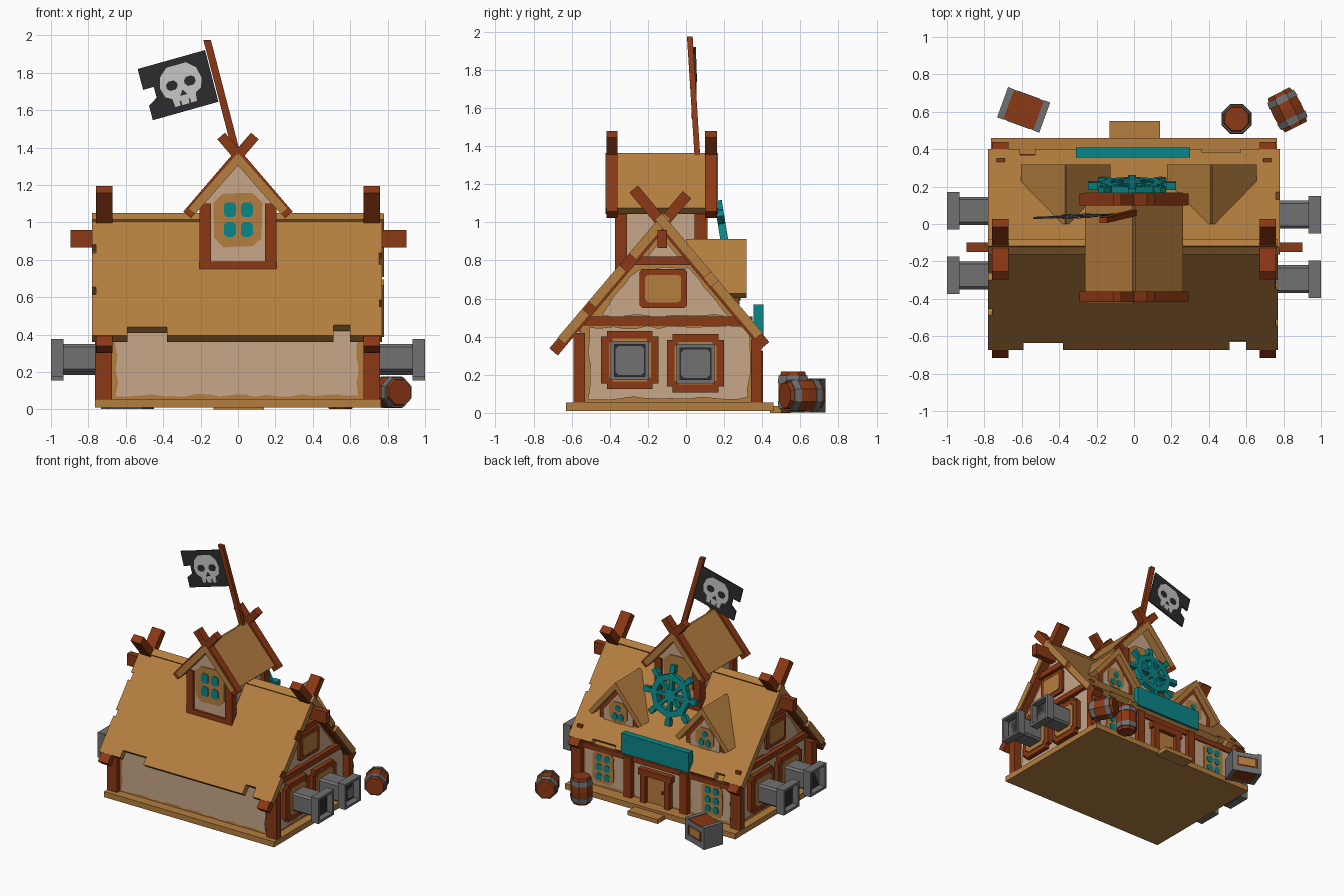
import bpy, bmesh, math, random
from mathutils import Vector as V, Matrix

random.seed(4)
X, Y, Z = V((1, 0, 0)), V((0, 1, 0)), V((0, 0, 1))


def mat(name, r, g, b):
    m = bpy.data.materials.new(name)
    m.diffuse_color = (r, g, b, 1)
    return m


TAN = mat("tan_timber", 0.46, 0.21, 0.05)
WOOD = mat("red_brown_wood", 0.26, 0.04, 0.007)
PLASTER = mat("plaster", 0.57, 0.385, 0.25)
TEAL = mat("teal", 0.003, 0.24, 0.245)
GREY = mat("iron_grey", 0.165, 0.165, 0.17)
DARK = mat("dark_cloth", 0.026, 0.026, 0.028)
BONE = mat("bone", 0.58, 0.58, 0.58)


def finish(name, bm, *mats):
    bmesh.ops.recalc_face_normals(bm, faces=bm.faces[:])
    me = bpy.data.meshes.new(name)
    bm.to_mesh(me)
    bm.free()
    for m in mats:
        me.materials.append(m)
    ob = bpy.data.objects.new(name, me)
    bpy.context.collection.objects.link(ob)
    return ob


def slab(name, polys, o, u, v, d, m):
    """Extrude one or more 2D outlines, laid out on u and v, along d."""
    bm = bmesh.new()
    for poly in polys:
        a = [bm.verts.new(V(o) + u * p + v * q) for p, q in poly]
        b = [bm.verts.new(w.co + d) for w in a]
        bm.faces.new(a)
        bm.faces.new(b[::-1])
        for i in range(len(a)):
            j = (i + 1) % len(a)
            bm.faces.new((a[i], b[i], b[j], a[j]))
    return finish(name, bm, m)


def rect(a0, a1, b0, b1):
    return [(a0, b0), (a1, b0), (a1, b1), (a0, b1)]


def notched(a0, a1, b0, b1, c):
    return [(a0 + c, b0), (a1 - c, b0), (a1 - c, b0 + c), (a1, b0 + c), (a1, b1 - c), (a1 - c, b1 - c),
            (a1 - c, b1), (a0 + c, b1), (a0 + c, b1 - c), (a0, b1 - c), (a0, b0 + c), (a0 + c, b0 + c)]


def cham(a0, a1, b0, b1, c):
    return [(a0 + c, b0), (a1 - c, b0), (a1, b0 + c), (a1, b1 - c),
            (a1 - c, b1), (a0 + c, b1), (a0, b1 - c), (a0, b0 + c)]


def ragged(poly, step=0.06, amp=0.009):
    out = []
    for (a, b), (c, e) in zip(poly, poly[1:] + poly[:1]):
        n = max(1, int(math.hypot(c - a, e - b) / step))
        for i in range(n):
            t = i / n
            out.append((a + (c - a) * t + random.uniform(-amp, amp), b + (e - b) * t + random.uniform(-amp, amp)))
    return out


def box(name, x0, x1, y0, y1, z0, z1, m):
    return slab(name, [rect(x0, x1, y0, y1)], (0, 0, z0), X, Y, Z * (z1 - z0), m)


def on_x(name, polys, x0, x1, m):      # outlines in y,z
    return slab(name, polys, (x0, 0, 0), Y, Z, X * (x1 - x0), m)


def on_y(name, polys, y0, y1, m):      # outlines in x,z
    return slab(name, polys, (0, y0, 0), X, Z, Y * (y1 - y0), m)


def bar(p, q, w):
    (a, b), (c, e) = p, q
    k = w / 2 / math.hypot(c - a, e - b)
    n, t = (-(e - b) * k, (c - a) * k), None
    return [(a + n[0], b + n[1]), (a - n[0], b - n[1]), (c - n[0], e - n[1]), (c + n[0], e + n[1])]


def panes(cx, cz, cols, rows, w, h, gap):
    return [cham(cx + (i - (cols - 1) / 2) * (w + gap) - w / 2, cx + (i - (cols - 1) / 2) * (w + gap) + w / 2,
                 cz + (j - (rows - 1) / 2) * (h + gap) - h / 2, cz + (j - (rows - 1) / 2) * (h + gap) + h / 2, 0.014)
            for i in range(cols) for j in range(rows)]


# Base and house body
box("base", -0.765, 0.765, -0.63, 0.46, 0.01, 0.055, TAN)
box("door_step", -0.13, 0.14, 0.44, 0.55, 0, 0.035, TAN)
on_x("house_body", [[(-0.555, 0.05), (0.355, 0.05), (0.355, 0.39), (-0.123, 0.965), (-0.555, 0.455)]], -0.7, 0.7, TAN)
for x in (-0.72, 0.715):
    box("front_corner_post", x - 0.045, x + 0.045, -0.59, -0.53, 0.055, 0.42, WOOD)
    box("back_corner_post", x - 0.045, x + 0.045, 0.34, 0.395, 0.055, 0.385, WOOD)
on_y("front_plaster", [ragged(rect(-0.65, 0.64, 0.075, 0.43))], -0.563, -0.555, PLASTER)

# Main roof: two plates with chipped edges
fv = V((0, 1, 1.18)).normalized()
fn = V((0, -fv.z, fv.y))
front = [(-0.78, 0), (-0.59, 0), (-0.59, 0.06), (-0.38, 0.06), (-0.38, 0), (0.51, 0), (0.51, 0.075), (0.6, 0.075),
         (0.6, 0), (0.77, 0), (0.77, 0.2), (0.755, 0.2), (0.755, 0.25), (0.77, 0.25), (0.77, 0.5), (0.75, 0.5),
         (0.75, 0.58), (0.77, 0.58), (0.77, 0.86), (-0.78, 0.86), (-0.78, 0.64), (-0.76, 0.64), (-0.76, 0.58),
         (-0.78, 0.58), (-0.78, 0.34), (-0.76, 0.34), (-0.76, 0.29), (-0.78, 0.29)]
slab("front_roof", [front], V((0, -0.655, 0.378)) - fn * 0.025, X, fv, fn * 0.05, TAN)
bv = V((0, -1, 1.19)).normalized()
bn = V((0, bv.z, -bv.y))
back = [(-0.78, 0), (-0.61, 0), (-0.61, 0.05), (-0.53, 0.05), (-0.53, 0), (0.36, 0), (0.36, 0.03), (0.57, 0.03),
        (0.57, 0), (0.78, 0), (0.78, 0.36), (0.76, 0.36), (0.76, 0.42), (0.78, 0.42), (0.78, 0.82), (-0.78, 0.82)]
slab("back_roof", [back], V((0, 0.383, 0.404)) - bn * 0.025, X, bv, bn * 0.05, TAN)
box("ridge_beam", -0.895, 0.9, -0.15, -0.1, 0.865, 0.96, WOOD)

# Gable ends: crossed rafters, beams, plaster, window and gun ports
for s, cannons in ((1, (-0.295, 0.05)), (-1, (-0.275, 0.07))):
    on_x("crossed_rafters", [bar((-0.695, 0.32), (0.005, 1.145), 0.058), bar((0.415, 0.353), (-0.275, 1.175), 0.058)],
         s * 0.67, s * 0.76, WOOD)
    on_x("gable_plaster", [ragged(rect(-0.51, 0.33, 0.075, 0.45)),
                           ragged([(-0.45, 0.51), (0.22, 0.51), (0.02, 0.76), (-0.25, 0.76)]),
                           [(-0.2, 0.82), (-0.04, 0.82), (-0.123, 0.92)]], s * 0.7, s * 0.708, PLASTER)
    on_x("gable_beams", [rect(-0.54, 0.35, 0.46, 0.505), rect(-0.28, 0.04, 0.775, 0.82)], s * 0.69, s * 0.735, WOOD)
    on_x("loft_window_frame", [cham(-0.245, 0.005, 0.55, 0.755, 0.015)], s * 0.69, s * 0.73, WOOD)
    on_x("loft_window", [cham(-0.215, -0.025, 0.58, 0.725, 0.015)], s * 0.73, s * 0.737, TAN)
    for y in cannons:
        z = 0.275 if y < 0 else 0.258
        on_x("gun_port_frame", [notched(y - 0.15, y + 0.15, z - 0.15, z + 0.155, 0.03)], s * 0.69, s * 0.745, WOOD)
        on_x("gun_port_board", [notched(y - 0.11, y + 0.11, z - 0.11, z + 0.115, 0.02)], s * 0.745, s * 0.752, TAN)
        on_x("cannon_barrel", [cham(y - 0.075, y + 0.075, z - 0.075, z + 0.075, 0.015)], s * 0.7, s * 0.95, GREY)
        # muzzle ring hollowed out with a dark bore
        bm = bmesh.new()
        bmesh.ops.create_cube(bm, size=1, matrix=Matrix.Translation((s * 0.967, y, z)) @ Matrix.Diagonal((0.066, 0.2, 0.205, 1)))
        end = [f for f in bm.faces if f.normal.x * s > 0.9]
        bmesh.ops.inset_individual(bm, faces=end, thickness=0.027)
        r = bmesh.ops.extrude_discrete_faces(bm, faces=end)["faces"]
        bmesh.ops.translate(bm, verts=r[0].verts, vec=(-s * 0.05, 0, 0))
        for f in bm.faces:
            c = f.calc_center_median() - V((0, y, z))
            f.material_index = int(max(abs(c.y), abs(c.z)) < 0.08)
        finish("cannon_muzzle", bm, GREY, DARK)

# Back wall: plaster, posts, windows, door
on_y("back_plaster", [ragged(rect(-0.65, -0.3, 0.075, 0.37)), ragged(rect(0.3, 0.65, 0.075, 0.37)),
                      ragged(rect(-0.21, 0.21, 0.075, 0.37))], 0.355, 0.362, PLASTER)
on_y("back_beam", [rect(-0.69, 0.69, 0.345, 0.385)], 0.34, 0.375, WOOD)
for s in (-1, 1):
    on_y("inner_post", [rect(s * 0.22, s * 0.285, 0.055, 0.38)], 0.34, 0.395, WOOD)
    on_y("window_board", [ragged(cham(s * 0.49 - 0.095, s * 0.49 + 0.095, 0.09, 0.345, 0.03), 0.06, 0.004)], 0.36, 0.369, TAN)
    on_y("window_panes", panes(s * 0.49, 0.22, 2, 3, 0.052, 0.055, 0.02), 0.368, 0.374, TEAL)
on_y("door_frame", [rect(-0.13, -0.085, 0.055, 0.29), rect(0.085, 0.13, 0.055, 0.29),
                    rect(-0.15, 0.15, 0.275, 0.325)], 0.35, 0.405, WOOD)
on_y("door", [rect(-0.085, 0.085, 0.055, 0.28)], 0.35, 0.372, TAN)
on_y("door_handle", [cham(-0.065, -0.04, 0.15, 0.175, 0.007)], 0.372, 0.381, WOOD)
box("sign_board", -0.31, 0.3, 0.355, 0.408, 0.41, 0.57, TEAL)

# Attic tower crossing the ridge
on_y("tower_body", [[(-0.175, 0.72), (0.175, 0.72), (0.175, 1.11), (0, 1.31), (-0.175, 1.11)]], -0.355, 0.095, PLASTER)
for y0, y1 in ((-0.372, -0.31), (0.045, 0.112)):
    on_y("tower_posts", [rect(-0.205, -0.145, 0.735, 1.1), rect(0.145, 0.205, 0.735, 1.1)], y0, y1, WOOD)
    on_y("tower_sill", [rect(-0.205, 0.205, 0.735, 0.79)], y0, y1, WOOD)
for y0, y1 in ((-0.363, -0.355), (0.095, 0.103)):
    on_y("tower_window_board", [ragged(cham(-0.13, 0.13, 0.87, 1.155, 0.05), 0.07, 0.004)], y0, y1, TAN)
on_y("tower_panes", panes(0.002, 1.015, 2, 2, 0.063, 0.078, 0.028), -0.369, -0.362, TEAL)
on_y("tower_roof", [bar((s * 0.245, 1.06), (-s * 0.01, 1.35), 0.045) for s in (-1, 1)], -0.422, 0.168, TAN)
for y0, y1 in ((-0.418, -0.36), (0.1, 0.162)):
    on_y("tower_rafters", [bar((s * 0.272, 1.04), (-s * 0.09, 1.462), 0.054) for s in (-1, 1)], y0, y1, WOOD)

# Small roof dormers
for cx in (-0.365, 0.415):
    on_y("dormer_wall", [[(cx - 0.17, 0.5), (cx + 0.17, 0.5), (cx + 0.17, 0.65), (cx, 0.86), (cx - 0.17, 0.65)]], 0, 0.27, WOOD)
    on_y("dormer_plaster", [[(cx - 0.13, 0.56), (cx + 0.13, 0.56), (cx + 0.13, 0.65), (cx, 0.81), (cx - 0.13, 0.65)]],
         0.27, 0.276, PLASTER)
    on_y("dormer_window_board", [cham(cx - 0.08, cx + 0.08, 0.57, 0.74, 0.04)], 0.276, 0.282, TAN)
    on_y("dormer_panes", panes(cx, 0.62, 2, 1, 0.045, 0.06, 0.012) + panes(cx, 0.69, 1, 1, 0.05, 0.045, 0),
         0.282, 0.287, TEAL)
    on_y("dormer_roof", [bar((cx + s * 0.225, 0.615), (cx - s * 0.01, 0.9), 0.038) for s in (-1, 1)], 0, 0.318, TAN)

# Steering wheel leaning on the tower
wheel = []
for k in range(8):
    a, b = k * math.pi / 4, (k + 1) * math.pi / 4
    c, s, c2, s2 = math.cos(a), math.sin(a), math.cos(b), math.sin(b)
    wheel += [bar((0.15 * c, 0.15 * s), (0.15 * c2, 0.15 * s2), 0.045), bar((0, 0), (0.235 * c, 0.235 * s), 0.026),
              bar((0.185 * c, 0.185 * s), (0.235 * c, 0.235 * s), 0.042)]
wheel.append(cham(-0.045, 0.045, -0.045, 0.045, 0.025))
slab("steering_wheel", wheel, (-0.01, 0.185, 0.88), X, V((0, -0.16, 0.987)), V((0, 0.04, 0.006)), TEAL)

# Flag pole and flag with skull emblem
slab("flag_pole", [rect(-0.02, 0.02, -0.015, 0.015)], (0.0, 0.06, 1.34), X, Y, V((-0.165, -0.04, 0.635)), WOOD)
fu, fz = V((0.96, 0.04, 0.27)), V((-0.25, -0.01, 0.97))


def flag_part(name, polys, t, m):
    slab(name, polys, V((-0.105, 0.05 - t / 2, 1.645)), fu, fz, Y * t, m)


flag_part("flag", [[(0, 0), (0, 0.285), (-0.375, 0.285), (-0.375, 0.17), (-0.315, 0.17), (-0.315, 0.11),
                    (-0.365, 0.08), (-0.365, 0)]], 0.012, DARK)
flag_part("skull", [[(-0.23, 0.035), (-0.11, 0.035), (-0.105, 0.08), (-0.07, 0.1), (-0.055, 0.15), (-0.07, 0.21),
                     (-0.115, 0.25), (-0.225, 0.25), (-0.27, 0.21), (-0.285, 0.15), (-0.27, 0.1), (-0.235, 0.08)]],
          0.018, BONE)
flag_part("skull_holes", [cham(-0.25, -0.19, 0.125, 0.175, 0.015), cham(-0.15, -0.09, 0.125, 0.175, 0.015),
                          [(-0.19, 0.085), (-0.15, 0.085), (-0.17, 0.115)],
                          rect(-0.2, -0.192, 0.035, 0.06), rect(-0.15, -0.142, 0.035, 0.06)], 0.024, DARK)


# Barrels: eight-sided, bulging, with iron hoops
def barrel(name, m, h, r):
    rings = [(0, 0.8), (0.1, 0.88), (0.1, 0.97), (0.28, 1.04), (0.28, 0.97), (0.5, 1),
             (0.72, 0.97), (0.72, 1.04), (0.9, 0.97), (0.9, 0.88), (1, 0.8)]
    bm = bmesh.new()
    loops = [[bm.verts.new(m @ V((r * k * math.cos((i + 0.5) * math.pi / 4), r * k * math.sin((i + 0.5) * math.pi / 4),
                                  (t - 0.5) * h))) for i in range(8)] for t, k in rings]
    for n in range(len(rings) - 1):
        for i in range(8):
            j = (i + 1) % 8
            f = bm.faces.new((loops[n][i], loops[n][j], loops[n + 1][j], loops[n + 1][i]))
            f.material_index = int(n in (1, 2, 3, 6, 7, 8))
    bm.faces.new(loops[0])
    bm.faces.new(loops[-1])
    finish(name, bm, WOOD, GREY)


barrel("upright_barrel", Matrix.Translation((0.548, 0.562, 0.11)), 0.215, 0.084)
barrel("lying_barrel", Matrix.Translation((0.82, 0.61, 0.092)) @ Matrix.Rotation(math.radians(-63), 4, 'Z')
       @ Matrix.Rotation(math.pi / 2, 4, 'Y'), 0.205, 0.088)

# Crate with iron ends
crate = [box("crate_body", -0.09, 0.09, -0.08, 0.08, 0.01, 0.175, WOOD),
         box("crate_side_board", -0.065, 0.065, -0.086, 0.086, 0.06, 0.125, TAN)]
for s in (-1, 1):
    crate.append(box("crate_iron_end", s * 0.085, s * 0.12, -0.086, 0.086, 0.003, 0.18, GREY))
    crate.append(box("crate_iron_edge", -0.09, 0.09, s * 0.07, s * 0.084, 0.003, 0.05, GREY))
    crate.append(box("crate_iron_rim", -0.09, 0.09, s * 0.07, s * 0.084, 0.135, 0.172, GREY))
for ob in crate:
    ob.matrix_world = Matrix.Translation((-0.59, 0.61, 0)) @ Matrix.Rotation(math.radians(-20), 4, 'Z')
